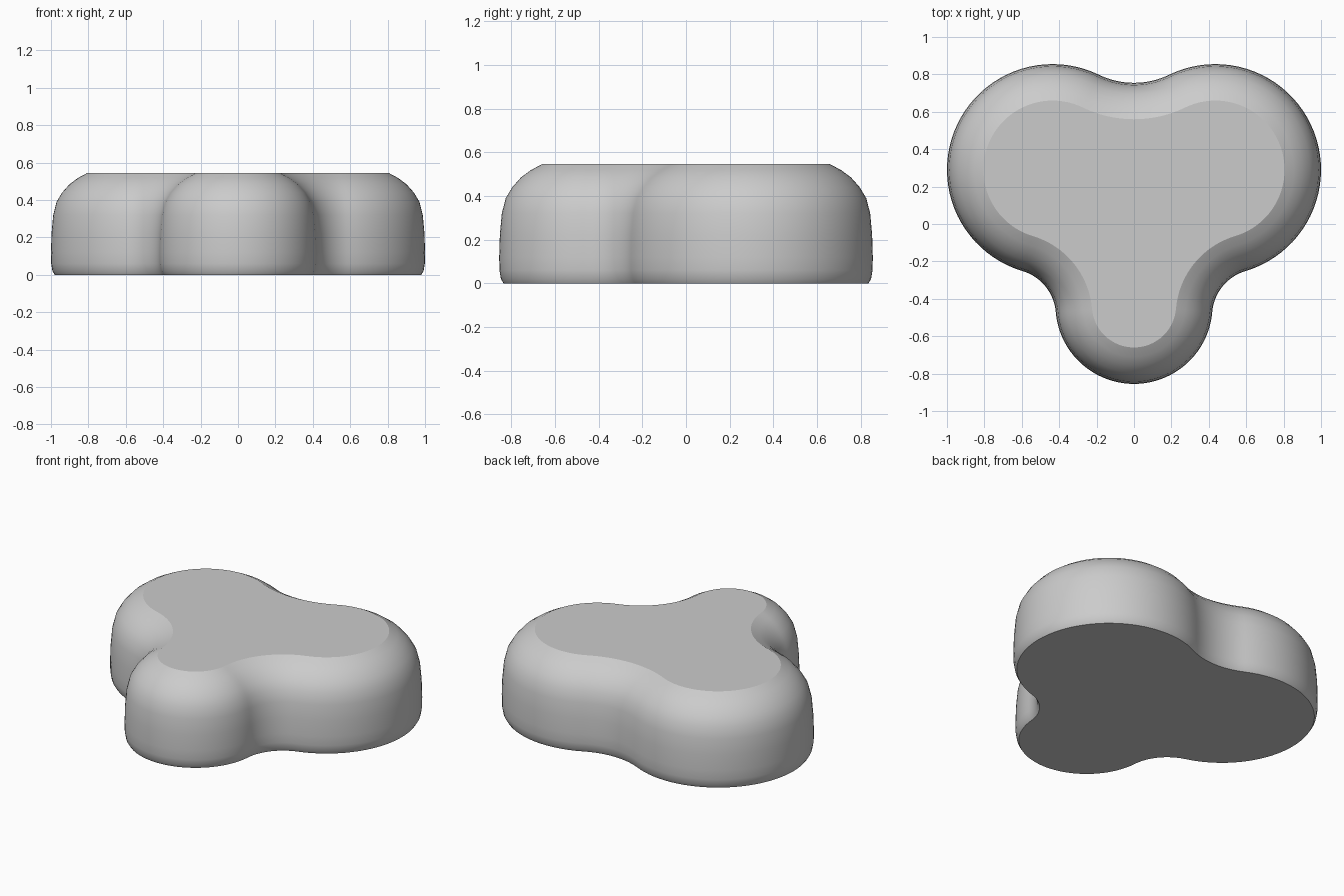
import bpy
import math
from mathutils import Vector

cube = bpy.data.objects.get("Cube")
if cube:
    bpy.data.objects.remove(cube, do_unlink=True)

# Lobe circles, counterclockwise: centre, radius, radius of the valley to the next lobe
LOBES = [
    (Vector((0, -0.435)), 0.42, 0.25),
    (Vector((0.435, 0.29)), 0.565, 0.43),
    (Vector((-0.435, 0.29)), 0.565, 0.25),
]
# Side profile: inset from the widest outline, height
PROFILE = [(0.02, 0), (0.008, 0.02), (0.001, 0.06), (0, 0.12), (0.003, 0.22),
           (0.012, 0.32), (0.03, 0.39), (0.06, 0.44), (0.1, 0.485),
           (0.145, 0.518), (0.195, 0.545)]


def valley_centre(a, ra, b, rb, rf):
    """Centre of the circle touching both lobes on the outer side."""
    axis = b - a
    d = axis.length
    axis.normalize()
    along = (d * d + (ra + rf) ** 2 - (rb + rf) ** 2) / (2 * d)
    out = math.sqrt((ra + rf) ** 2 - along ** 2)
    return a + axis * along + Vector((axis.y, -axis.x)) * out


def angle_to(a, b):
    return math.atan2(b.y - a.y, b.x - a.x)


def arc(centre, radius, start, sweep, steps, side):
    """Outline points paired with their outward normals."""
    points = []
    for i in range(steps):
        t = start + sweep * i / steps
        ray = Vector((math.cos(t), math.sin(t)))
        points.append((centre + ray * radius, ray * side))
    return points


# Outline: convex lobe arcs blended by concave valley arcs
count = len(LOBES)
valleys = []
for i, (c, r, rf) in enumerate(LOBES):
    nc, nr, _ = LOBES[(i + 1) % count]
    valleys.append(valley_centre(c, r, nc, nr, rf))

outline = []
for i, (c, r, rf) in enumerate(LOBES):
    start = angle_to(c, valleys[i - 1])
    end = angle_to(c, valleys[i])
    outline += arc(c, r, start, (end - start) % math.tau, 44, 1)
    v = valleys[i]
    start = angle_to(v, c)
    end = angle_to(v, LOBES[(i + 1) % count][0])
    outline += arc(v, rf, start, -((start - end) % math.tau), 16, -1)

# Rounded body: stacked inset outlines with flat caps
n = len(outline)
verts = []
for inset, z in PROFILE:
    for p, normal in outline:
        q = p - normal * inset
        verts.append((q.x, q.y, z))
faces = [tuple(reversed(range(n)))]
for k in range(len(PROFILE) - 1):
    for i in range(n):
        j = (i + 1) % n
        faces.append((k * n + i, k * n + j, (k + 1) * n + j, (k + 1) * n + i))
faces.append(tuple(range(len(verts) - n, len(verts))))

mesh = bpy.data.meshes.new("three_lobed_body")
mesh.from_pydata(verts, [], faces)
mesh.update()
body = bpy.data.objects.new("three_lobed_body", mesh)
bpy.context.collection.objects.link(body)

# Plain grey
grey = bpy.data.materials.new("light_grey")
grey.use_nodes = True
colour = (0.6, 0.6, 0.6, 1)
grey.diffuse_color = colour
grey.node_tree.nodes["Principled BSDF"].inputs["Base Color"].default_value = colour
mesh.materials.append(grey)

# Smooth sides, crisp cap edges
bpy.ops.object.select_all(action='DESELECT')
body.select_set(True)
bpy.context.view_layer.objects.active = body
bpy.ops.object.shade_smooth_by_angle(angle=math.radians(25))
